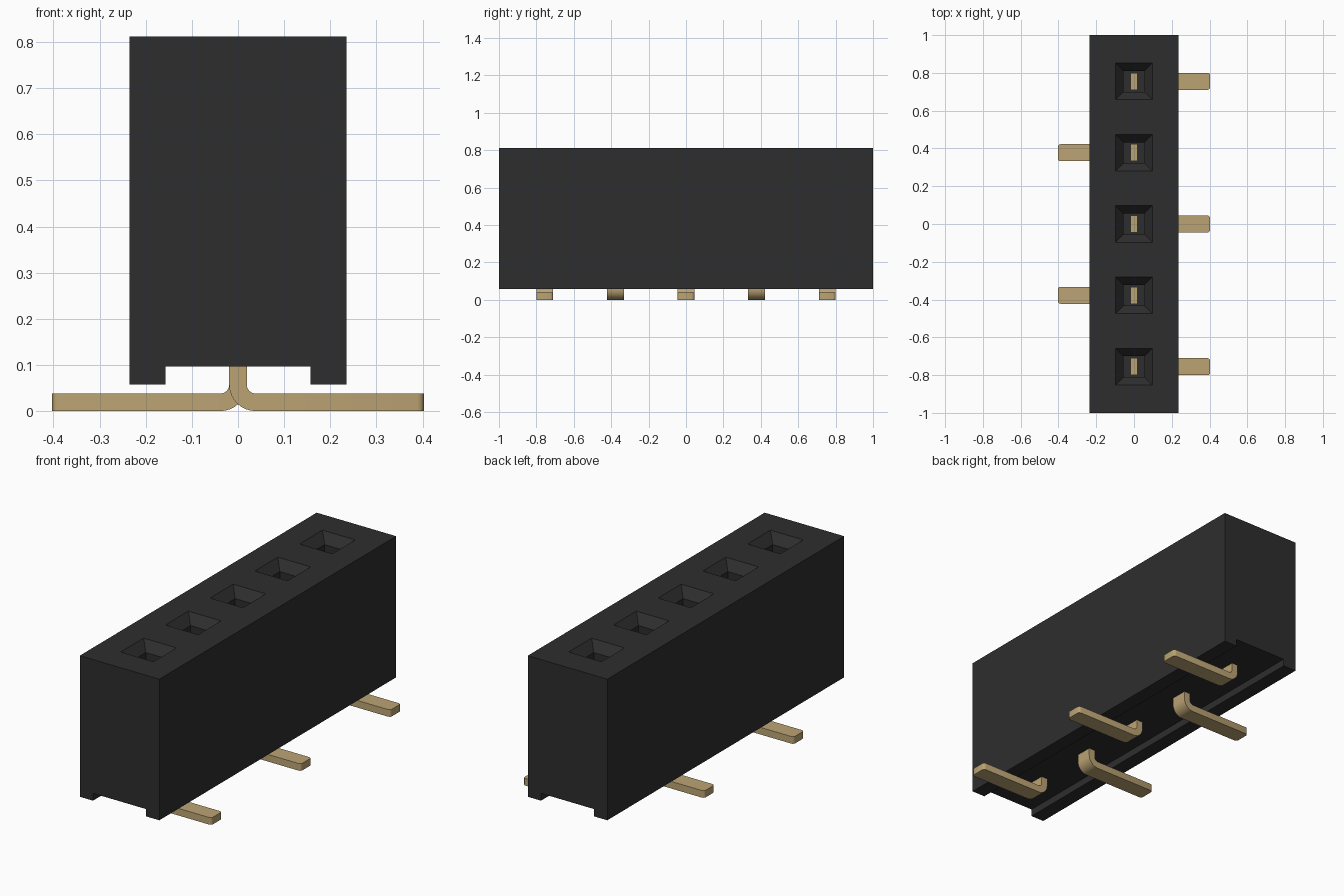
import bpy
import bmesh
import math

cube = bpy.data.objects.get("Cube")
if cube:
    bpy.data.objects.remove(cube, do_unlink=True)

PITCH = 0.3775      # spacing of the contacts
TOP = 0.812         # top of the housing


def material(name, rgb, metallic=0.0, rough=0.6):
    m = bpy.data.materials.new(name)
    m.use_nodes = True
    m.diffuse_color = (*rgb, 1)
    bsdf = m.node_tree.nodes["Principled BSDF"]
    bsdf.inputs["Base Color"].default_value = (*rgb, 1)
    bsdf.inputs["Metallic"].default_value = metallic
    bsdf.inputs["Roughness"].default_value = rough
    return m


def make_object(name, bm, mat):
    bmesh.ops.recalc_face_normals(bm, faces=bm.faces)
    mesh = bpy.data.meshes.new(name)
    bm.to_mesh(mesh)
    bm.free()
    mesh.materials.append(mat)
    ob = bpy.data.objects.new(name, mesh)
    bpy.context.collection.objects.link(ob)
    return ob


def extrude_profile(points, half_y, centre_y=0.0):
    """Extrude an x-z outline along y."""
    bm = bmesh.new()
    face = bm.faces.new([bm.verts.new((x, centre_y - half_y, z)) for x, z in points])
    ext = bmesh.ops.extrude_face_region(bm, geom=[face])
    verts = [g for g in ext["geom"] if isinstance(g, bmesh.types.BMVert)]
    bmesh.ops.translate(bm, verts=verts, vec=(0, 2 * half_y, 0))
    return bm


def activate(ob):
    bpy.ops.object.select_all(action="DESELECT")
    ob.select_set(True)
    bpy.context.view_layer.objects.active = ob


black = material("black plastic", (0.027, 0.027, 0.027))
gold = material("gold metal", (0.50, 0.37, 0.175))
rows = [(i - 2) * PITCH for i in range(5)]

# Housing: block with a channel along the underside
outline = [(-0.235, 0.058), (-0.157, 0.058), (-0.157, 0.097), (0.157, 0.097),
           (0.157, 0.058), (0.235, 0.058), (0.235, TOP), (-0.235, TOP)]
housing = make_object("housing", extrude_profile(outline, 1.0), black)

# Sockets: tapered mouths over square shafts, cut into the top
bm = bmesh.new()
for y in rows:
    rings = []
    for h, z in ((0.107, TOP + 0.012), (0.055, TOP - 0.05), (0.055, 0.30)):
        rings.append([bm.verts.new((sx * h, y + sy * h, z))
                      for sx, sy in ((-1, -1), (1, -1), (1, 1), (-1, 1))])
    bm.faces.new(rings[0])
    bm.faces.new(rings[-1])
    for a, b in zip(rings, rings[1:]):
        for k in range(4):
            n = (k + 1) % 4
            bm.faces.new((a[k], a[n], b[n], b[k]))
cutter = make_object("socket_cutter", bm, black)
cutter.hide_render = True

mod = housing.modifiers.new("sockets", "BOOLEAN")
mod.operation = "DIFFERENCE"
mod.solver = "EXACT"
mod.object = cutter
activate(housing)
bpy.ops.object.modifier_apply(modifier=mod.name)
bpy.data.objects.remove(cutter, do_unlink=True)

# Contacts: flat strips bent into feet on alternating sides
THICK, TIP, PIN_TOP, STEPS = 0.038, 0.403, 0.55, 8
R_IN = 0.019
R_OUT = R_IN + THICK
CX, CZ = THICK / 2 + R_IN, R_OUT      # centre of the bend


def arc(radius, start, end):
    return [(CX + radius * math.cos(start + (end - start) * k / STEPS),
             CZ + radius * math.sin(start + (end - start) * k / STEPS))
            for k in range(STEPS + 1)]


strip = ([(-THICK / 2, PIN_TOP)] + arc(R_OUT, math.pi, 1.5 * math.pi)
         + [(TIP, 0), (TIP, THICK)]
         + arc(R_IN, 1.5 * math.pi, math.pi) + [(THICK / 2, PIN_TOP)])

for i, y in enumerate(rows):
    side = 1 if i % 2 == 0 else -1
    bm = extrude_profile([(side * x, z) for x, z in strip], 0.045, y)
    # Rounded corners at the tip of the foot
    tip_edges = [e for e in bm.edges
                 if all(abs(abs(v.co.x) - TIP) < 1e-4 for v in e.verts)
                 and abs(e.verts[0].co.z - e.verts[1].co.z) > 0.01]
    bmesh.ops.bevel(bm, geom=tip_edges, offset=0.014, segments=3,
                    profile=0.5, affect="EDGES")
    pin = make_object(f"contact_{i + 1}", bm, gold)
    activate(pin)
    bpy.ops.object.shade_smooth_by_angle(angle=math.radians(35))
